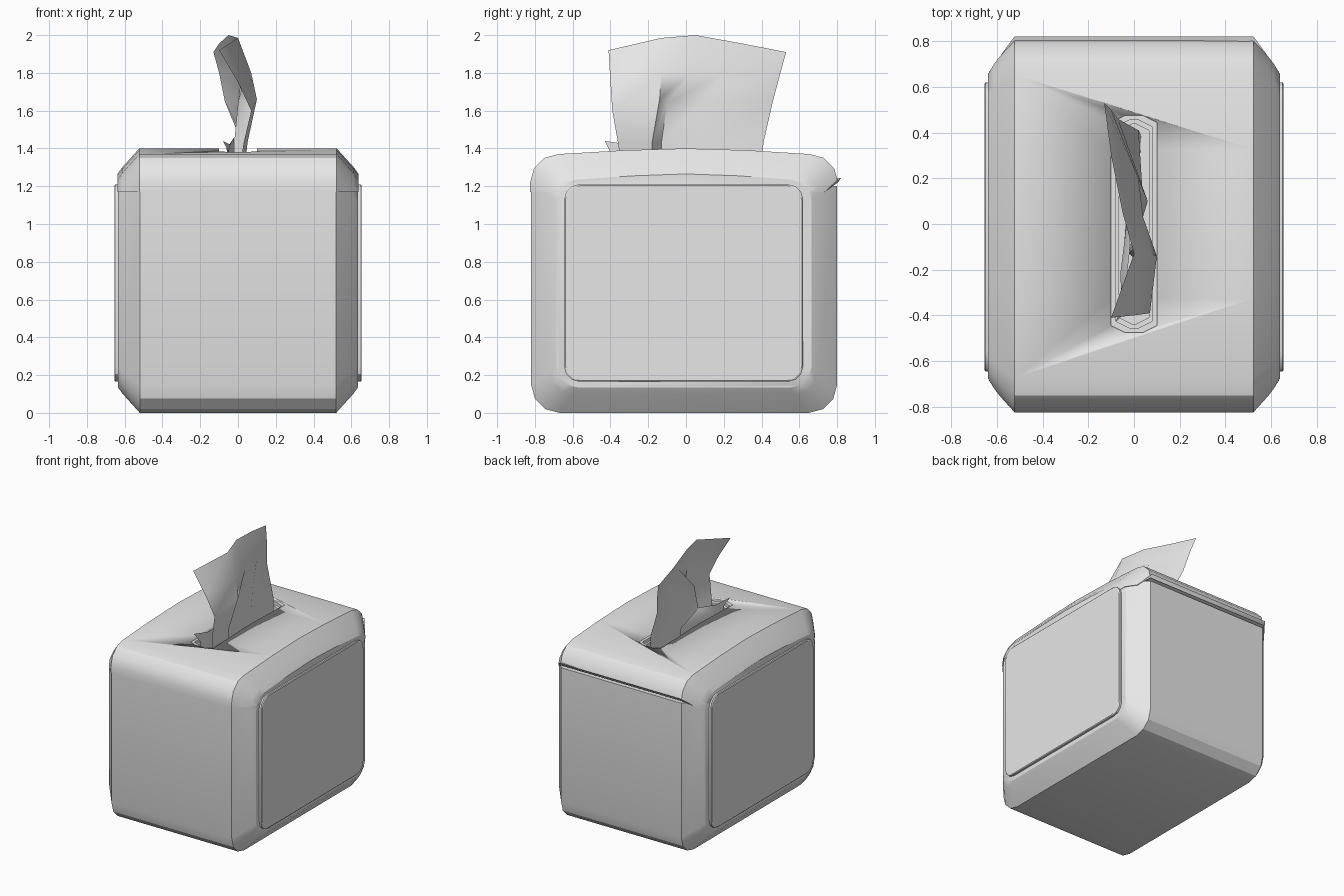
import bpy, bmesh, math
from mathutils import Vector

if "Cube" in bpy.data.objects:
    bpy.data.objects.remove(bpy.data.objects["Cube"])

grey = bpy.data.materials.new("plain_grey")
grey.use_nodes = True
grey.diffuse_color = (0.8, 0.8, 0.8, 1)
grey.node_tree.nodes["Principled BSDF"].inputs["Base Color"].default_value = (0.8, 0.8, 0.8, 1)


def finish(name, bm, angle=30, recalc=True):
    if recalc:
        bmesh.ops.recalc_face_normals(bm, faces=bm.faces[:])
    mesh = bpy.data.meshes.new(name)
    bm.to_mesh(mesh)
    bm.free()
    mesh.materials.append(grey)
    ob = bpy.data.objects.new(name, mesh)
    bpy.context.scene.collection.objects.link(ob)
    bpy.ops.object.select_all(action='DESELECT')
    bpy.context.view_layer.objects.active = ob
    ob.select_set(True)
    bpy.ops.object.shade_smooth_by_angle(angle=math.radians(angle))
    return ob


def rounded(y0, y1, z0, z1, r, arch=0.0, seg=3):
    """Rounded rectangle in the side plane, with an optional arched top."""
    pts = []
    corners = [(y1 - r, z0 + r, -90), (y1 - r, z1 - r, 0),
               (y0 + r, z1 - r, 90), (y0 + r, z0 + r, 180)]
    for i, (cy, cz, start) in enumerate(corners):
        if i == 2 and arch:
            for t in (0.4, 0, -0.4):
                pts.append((t * (y1 - y0) / 2, z1 + arch * (1 - t * t * 2)))
        for k in range(seg + 1):
            a = math.radians(start + 90 * k / seg)
            pts.append((cy + r * math.cos(a), cz + r * math.sin(a)))
    return pts


def loft(rings):
    """Skin a list of equal loops and cap both ends."""
    bm = bmesh.new()
    loops = [[bm.verts.new(p) for p in ring] for ring in rings]
    n = len(loops[0])
    for a, b in zip(loops, loops[1:]):
        for i in range(n):
            j = (i + 1) % n
            bm.faces.new((a[i], a[j], b[j], b[i]))
    bm.faces.new(loops[0])
    bm.faces.new(loops[-1])
    return bm


def shell(grow=0.0):
    """Whole box form: profile swept across x with bevelled sides."""
    half = [(0.52, 0), (0.61, 0.1), (0.635, 0.135)]
    steps = [(-x, d) for x, d in reversed(half)] + half
    return loft([[(x * (1 + grow), y, z) for y, z in
                  rounded(-0.82 + d - grow, 0.8 - d + grow, d, 1.365 - d + grow, 0.15 - d * 0.3, 0.03)]
                 for x, d in steps])


def cut(bm, z, keep_above):
    geom = bm.verts[:] + bm.edges[:] + bm.faces[:]
    res = bmesh.ops.bisect_plane(bm, geom=geom, plane_co=(0, 0, z), plane_no=(0, 0, 1),
                                 clear_inner=keep_above, clear_outer=not keep_above)
    edges = [e for e in res["geom_cut"] if isinstance(e, bmesh.types.BMEdge)]
    bmesh.ops.holes_fill(bm, edges=edges, sides=0)


# Body, closed just inside the lid
bm = shell()
cut(bm, 1.2, False)
finish("body", bm)

# Lid with a slightly lifted rear lip
bm = shell(0.005)
cut(bm, 1.17, True)
for v in bm.verts:
    if v.co.y > 0.75 and v.co.z < 1.18:
        v.co.y, v.co.z = 0.822, 1.245
lid = finish("lid", bm)


# Dispensing slot
def slot_ring(inset, z):
    x, y, c = 0.1 - inset, 0.475 - inset, 0.06
    return [(sx * px, sy * py, z) for sx, sy, px, py in
            ((1, -1, x, y - c / 2), (1, 1, x, y - c / 2), (1, 1, x - c, y), (-1, 1, x - c, y),
             (-1, 1, x, y - c / 2), (-1, -1, x, y - c / 2), (-1, -1, x - c, y), (1, -1, x - c, y))]


cutter = finish("slot_cutter", loft([slot_ring(0, 1.1), slot_ring(0, 1.6)]))
cutter.hide_render = True
cutter.hide_viewport = True
mod = lid.modifiers.new("slot", 'BOOLEAN')
mod.operation = 'DIFFERENCE'
mod.object = cutter
mod.solver = 'EXACT'

# Stepped rim inside the slot
bm = bmesh.new()
loops = [[bm.verts.new(p) for p in slot_ring(i, z)]
         for i, z in ((-0.004, 1.375), (0.02, 1.375), (0.02, 1.35), (0.035, 1.35), (0.035, 1.25))]
for a, b in zip(loops, loops[1:]):
    for i in range(8):
        j = (i + 1) % 8
        bm.faces.new((a[i], a[j], b[j], b[i]))
finish("slot_rim", bm, recalc=False)

# Side panels
for side, name in ((1, "left_panel"), (-1, "right_panel")):
    rings = [[(side * x, y, z) for y, z in rounded(-0.645 + d, 0.62 - d, 0.165 + d, 1.21 - d, 0.08)]
             for x, d in ((0.62, 0), (0.65, 0), (0.655, 0.006))]
    finish(name, loft(rings))


# Folded paper sheets
def sheet(name, rows):
    bm = bmesh.new()
    grid = [[bm.verts.new(p) for p in row] for row in rows]
    for a, b in zip(grid, grid[1:]):
        for i in range(len(a) - 1):
            bm.faces.new((a[i], a[i + 1], b[i + 1], b[i]))
    return finish(name, bm, 50)


sheet("tissue", [
    [(0, -.33, 1.22), (.03, -.18, 1.22), (-.02, -.12, 1.22), (.02, .1, 1.22), (.03, .39, 1.22)],
    [(.03, -.36, 1.43), (.05, -.18, 1.43), (-.02, -.13, 1.43), (.04, .1, 1.43), (.02, .41, 1.43)],
    [(.07, -.39, 1.6), (.1, -.14, 1.66), (.0, -.1, 1.64), (.06, .1, 1.66), (-.07, .46, 1.65)],
    [(0, -.4, 1.75), (.07, -.13, 1.8), (.04, .03, 1.8), (.02, .2, 1.8), (-.1, .5, 1.8)],
    [(-.1, -.41, 1.92), (0, -.13, 1.985), (-.05, .05, 2), (-.1, .3, 1.955), (-.13, .53, 1.91)]])
sheet("tissue_tail", [
    [(-.03, -.4, 1.22), (-.05, -.2, 1.22), (-.03, .1, 1.22)],
    [(-.05, -.4, 1.38), (-.06, -.22, 1.4), (-.02, .1, 1.38)],
    [(-.08, -.43, 1.44), (-.04, -.3, 1.42), (-.02, -.13, 1.46)]])
